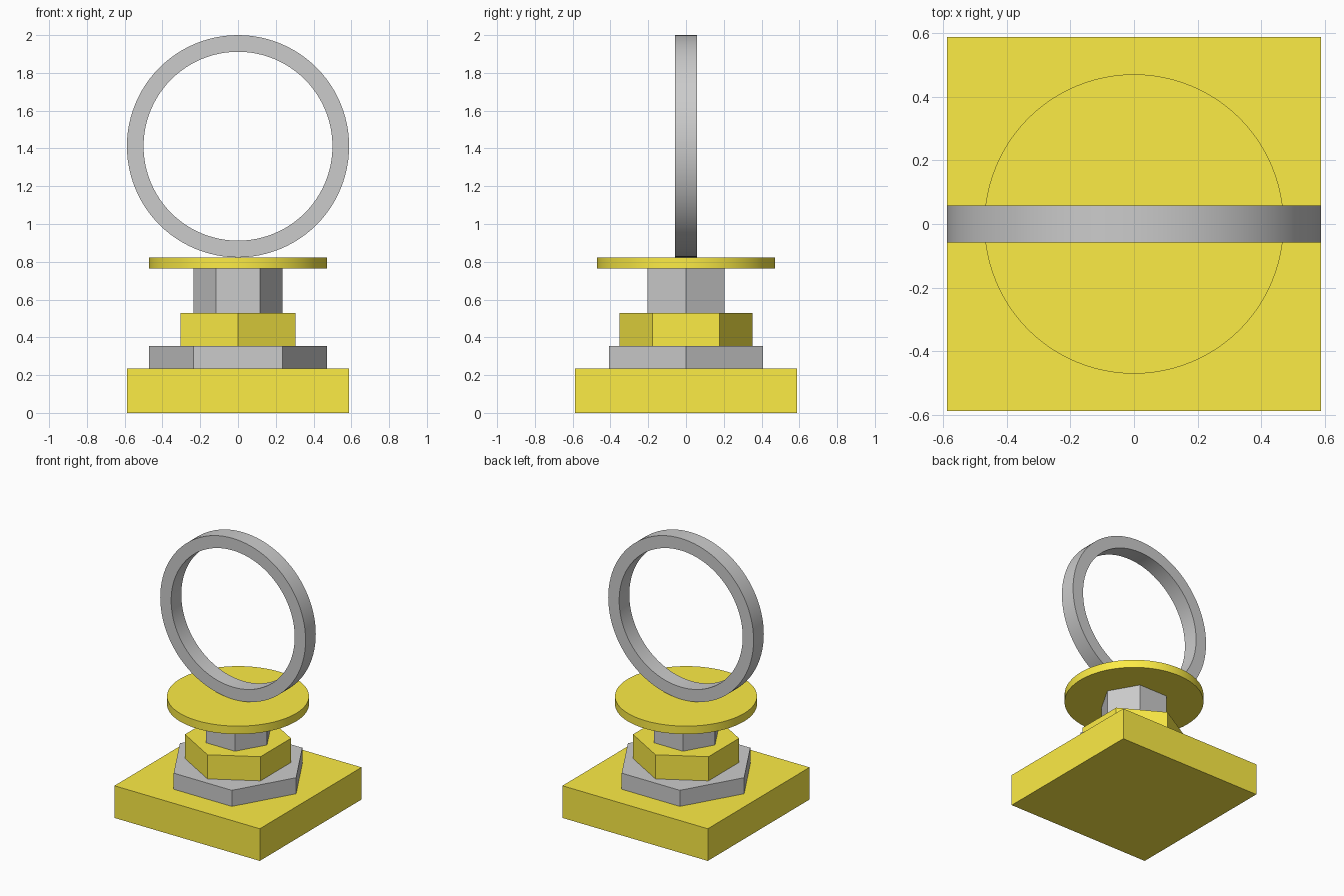
import bpy, bmesh
from math import pi
from mathutils import Vector

if "Cube" in bpy.data.objects:
    bpy.data.objects.remove(bpy.data.objects["Cube"])

U = 1 / 17  # model unit

gold = bpy.data.materials.new("yellow")
gold.diffuse_color = (0.98, 0.84, 0.06, 1)
gold.use_nodes = True
gold.node_tree.nodes["Principled BSDF"].inputs["Base Color"].default_value = gold.diffuse_color


def finish(obj, name, mat=None, smooth=False):
    obj.name = name
    if mat:
        obj.data.materials.append(mat)
    if smooth:
        bpy.ops.object.select_all(action='DESELECT')
        obj.select_set(True)
        bpy.context.view_layer.objects.active = obj
        bpy.ops.object.shade_smooth_by_angle(angle=pi / 6)
    return obj


def prism(name, sides, radius, z0, z1, turn=0, mat=None, smooth=False):
    # Blender places the first vertex on +y at zero turn
    bpy.ops.mesh.primitive_cylinder_add(vertices=sides, radius=radius * U, depth=(z1 - z0) * U,
                                        location=(0, 0, (z0 + z1) / 2 * U), rotation=(0, 0, turn))
    return finish(bpy.context.object, name, mat, smooth)


# Square base
bpy.ops.mesh.primitive_cube_add(size=1, location=(0, 0, 2 * U))
base = bpy.context.object
base.scale = (20 * U, 20 * U, 4 * U)
finish(base, "square_base", gold)

# Stacked hexagonal steps, alternately turned
prism("lower_hex_step", 6, 8, 4, 6, turn=pi / 6)
prism("middle_hex_step", 6, 6, 6, 9, mat=gold)
prism("hex_stem", 6, 4, 9, 13, turn=pi / 6)

# Round plate
prism("round_plate", 96, 8, 13, 14, mat=gold, smooth=True)

# Upright ring: rectangular section spun around the y axis
bm = bmesh.new()
section = [bm.verts.new((r * U, y * U, 0)) for r, y in ((8.5, -1), (10, -1), (10, 1), (8.5, 1))]
edges = [bm.edges.new((section[i], section[(i + 1) % 4])) for i in range(4)]
bmesh.ops.spin(bm, geom=section + edges, cent=Vector((0, 0, 0)), axis=(0, 1, 0),
               angle=2 * pi, steps=96, use_merge=True)
bmesh.ops.remove_doubles(bm, verts=bm.verts, dist=1e-5)
bmesh.ops.recalc_face_normals(bm, faces=bm.faces)
mesh = bpy.data.meshes.new("upright_ring")
bm.to_mesh(mesh)
bm.free()
ring = bpy.data.objects.new("upright_ring", mesh)
bpy.context.collection.objects.link(ring)
ring.location.z = 24 * U
finish(ring, "upright_ring", smooth=True)
